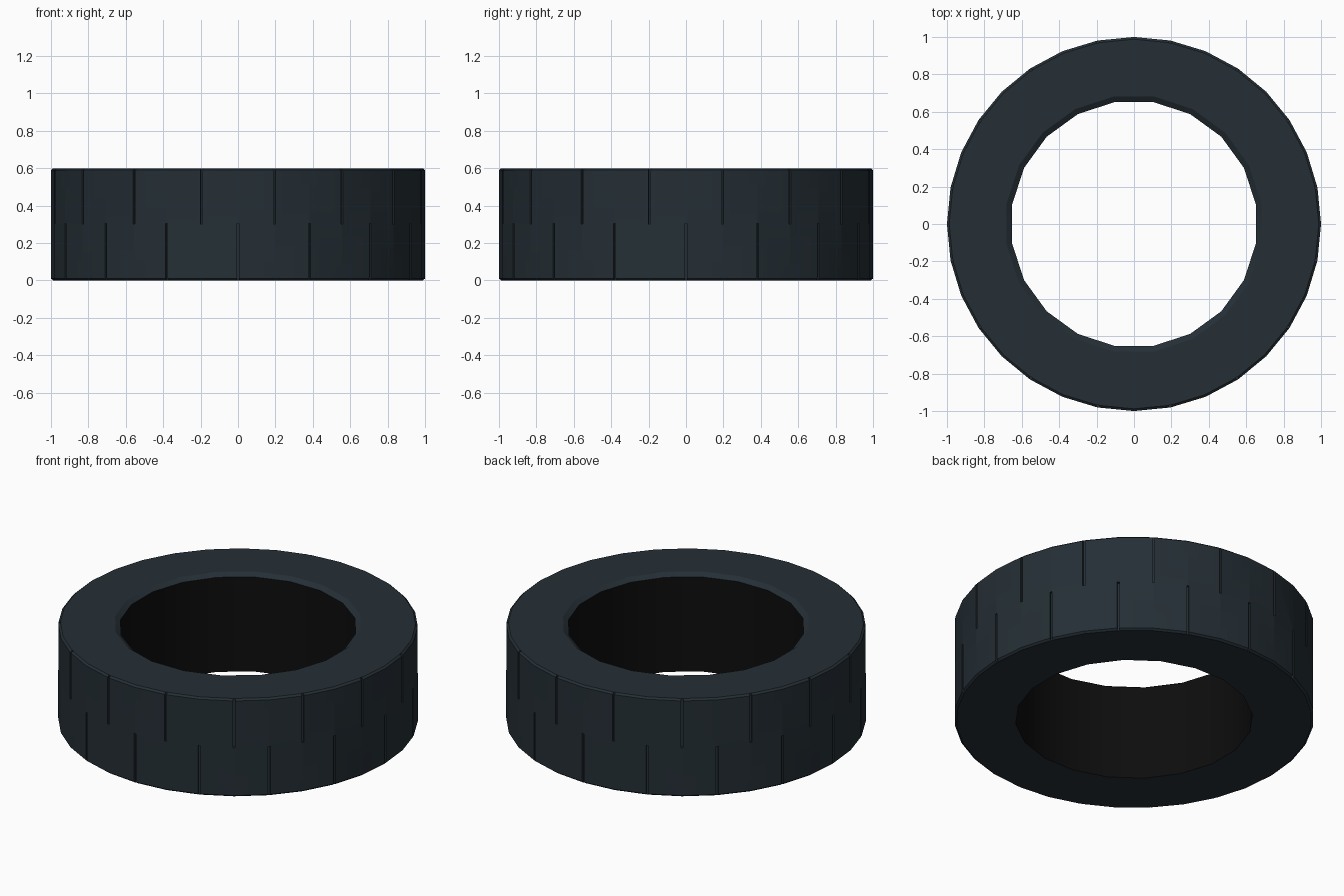
import bpy, bmesh, math
from mathutils import Matrix

if "Cube" in bpy.data.objects:
    bpy.data.objects.remove(bpy.data.objects["Cube"])


def material(name, rgb):
    m = bpy.data.materials.new(name)
    m.diffuse_color = (*rgb, 1)
    m.use_nodes = True
    m.node_tree.nodes["Principled BSDF"].inputs["Base Color"].default_value = m.diffuse_color
    return m


rubber = material("blue grey rubber", (0.018, 0.028, 0.036))
lining = material("black lining", (0.004, 0.004, 0.004))


def ring(bm, r, z, n, offset=0.0):
    vs = [bm.verts.new((r * math.sin(math.radians(offset) + 2 * math.pi * i / n),
                        r * math.cos(math.radians(offset) + 2 * math.pi * i / n), z))
          for i in range(n)]
    return [bm.edges.new((vs[i], vs[(i + 1) % n])) for i in range(n)]


# tyre body: 32-sided outside, 20-sided opening
bm = bmesh.new()
loops = [ring(bm, *a) for a in (
    (0.66, 0.0, 20, 9), (0.988, 0.0, 32), (1.0, 0.01, 32),
    (1.0, 0.59, 32), (0.988, 0.60, 32), (0.69, 0.60, 20, 9), (0.66, 0.58, 20, 9))]
for i, a in enumerate(loops):
    b = loops[(i + 1) % len(loops)]
    made = bmesh.ops.bridge_loops(bm, edges=a + b)["faces"]
    for f in made:
        f.material_index = 1 if i == len(loops) - 1 else 0
bmesh.ops.recalc_face_normals(bm, faces=bm.faces)
me = bpy.data.meshes.new("tyre")
bm.to_mesh(me)
bm.free()
me.materials.append(rubber)
me.materials.append(lining)
tyre = bpy.data.objects.new("tyre", me)
bpy.context.collection.objects.link(tyre)

# staggered tread slits, 16 per row
bm = bmesh.new()
for row, (z0, z1) in enumerate(((-0.05, 0.305), (0.303, 0.65))):
    for i in range(16):
        ang = math.radians(22.5 * i + 11.25 * row)
        bmesh.ops.create_cube(bm, size=1, matrix=Matrix.Rotation(ang, 4, 'Z')
                              @ Matrix.Translation((1.0, 0, (z0 + z1) / 2))
                              @ Matrix.Diagonal((0.03, 0.013, z1 - z0, 1)))
cm = bpy.data.meshes.new("slit_cutter")
bm.to_mesh(cm)
bm.free()
cm.materials.append(rubber)
cutter = bpy.data.objects.new("slit_cutter", cm)
bpy.context.collection.objects.link(cutter)
cutter.hide_render = True

mod = tyre.modifiers.new("slits", 'BOOLEAN')
mod.operation = 'DIFFERENCE'
mod.solver = 'EXACT'
mod.object = cutter
bpy.context.view_layer.objects.active = tyre
tyre.select_set(True)
bpy.ops.object.modifier_apply(modifier="slits")
bpy.data.objects.remove(cutter)
bpy.ops.object.shade_smooth_by_angle(angle=math.radians(30))
